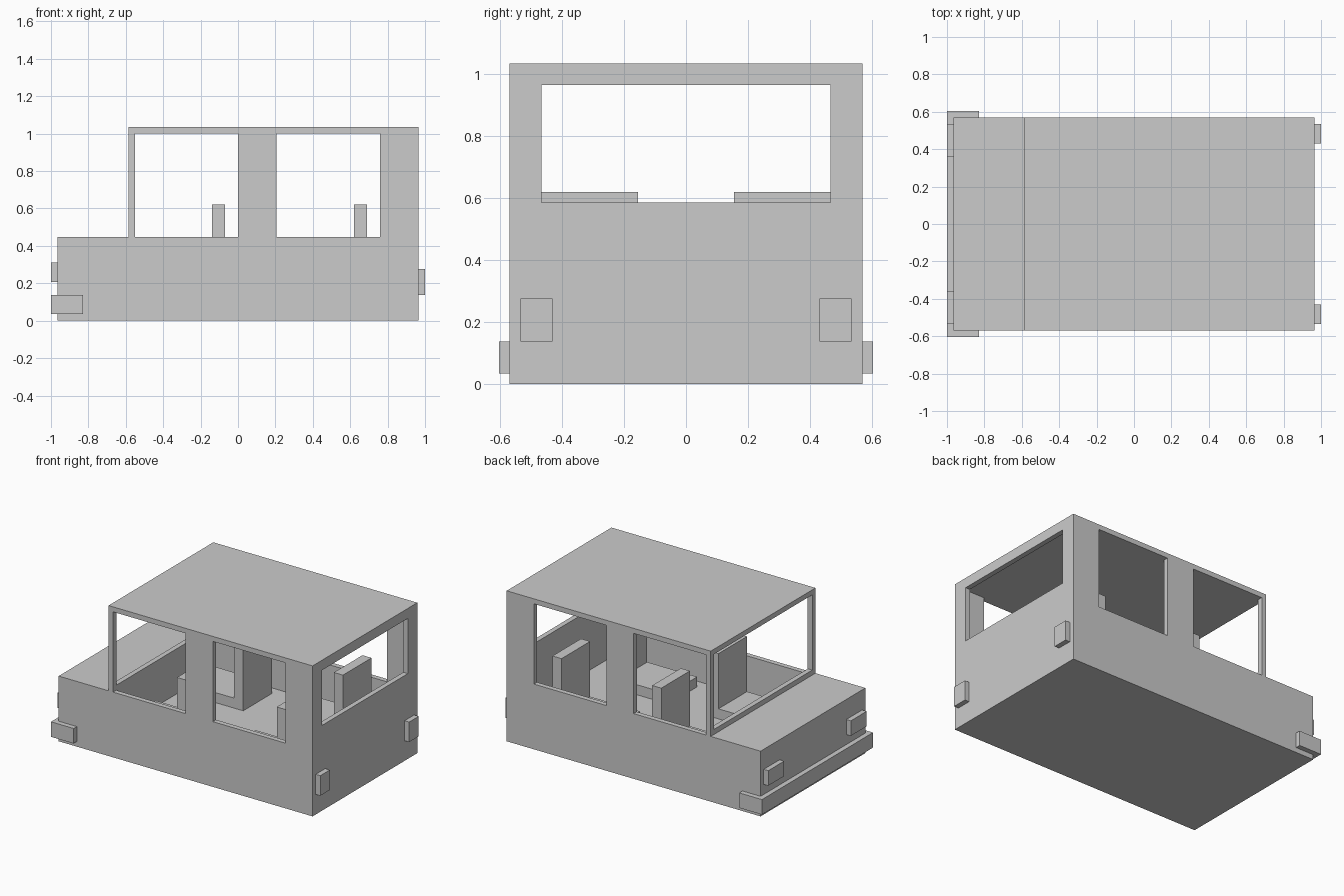
import bpy, bmesh
from mathutils import Vector

if "Cube" in bpy.data.objects:
    bpy.data.objects.remove(bpy.data.objects["Cube"])

U = 2 / 58  # design grid unit: the model is 58 units long


def extrude_profile(name, pts, axis, a, b):
    """Extrude a 2D outline from a to b: axis 'y' uses (x, z), axis 'z' uses (x, y)."""
    def place(p, h):
        v = (p[0], h, p[1]) if axis == 'y' else (p[0], p[1], h)
        return Vector(v) * U
    bm = bmesh.new()
    face = bm.faces.new([bm.verts.new(place(p, a)) for p in pts])
    new = bmesh.ops.extrude_face_region(bm, geom=[face])['geom']
    step = place((0, 0), b - a)
    bmesh.ops.translate(bm, vec=step, verts=[g for g in new if isinstance(g, bmesh.types.BMVert)])
    bmesh.ops.recalc_face_normals(bm, faces=bm.faces)
    mesh = bpy.data.meshes.new(name)
    bm.to_mesh(mesh)
    bm.free()
    obj = bpy.data.objects.new(name, mesh)
    bpy.context.collection.objects.link(obj)
    return obj


def box(name, x, y, z):
    pts = [(x[0], y[0]), (x[1], y[0]), (x[1], y[1]), (x[0], y[1])]
    return extrude_profile(name, pts, 'z', z[0], z[1])


def cut(obj, cutter):
    mod = obj.modifiers.new(cutter.name, 'BOOLEAN')
    mod.operation = 'DIFFERENCE'
    mod.solver = 'EXACT'
    mod.object = cutter
    bpy.context.view_layer.objects.active = obj
    bpy.ops.object.modifier_apply(modifier=mod.name)
    bpy.data.objects.remove(cutter, do_unlink=True)


# Body: bonnet and cabin outline across the full width
body = extrude_profile("body", [(-28, 0), (28, 0), (28, 30), (-17, 30), (-17, 13), (-28, 13)],
                       'y', -16.5, 16.5)

# Cabin interior, side windows, windscreen and rear window
cut(body, box("cabin_space", (-16, 27), (-15.5, 15.5), (5, 29)))
cut(body, box("front_side_windows", (-16, 0), (-20, 20), (13, 29)))
cut(body, box("rear_side_windows", (6, 22), (-20, 20), (13, 29)))
cut(body, box("windscreen", (-20, -15), (-15.5, 15.5), (14, 29)))
cut(body, box("rear_window", (26, 30), (-13.5, 13.5), (17, 28)))

# Bumper wrapping round the nose
extrude_profile("bumper", [(-29, -17.5), (-24, -17.5), (-24, -16.5), (-28, -16.5),
                           (-28, 16.5), (-24, 16.5), (-24, 17.5), (-29, 17.5)], 'z', 1, 4)

# Lamps and seats on each side
for side, s in (("right", -1), ("left", 1)):
    def span(a, b):
        return sorted((s * a, s * b))
    box(side + "_headlight", (-29, -28), span(10.5, 15.5), (6, 9))
    box(side + "_tail_light", (28, 29), span(12.5, 15.5), (4, 8))
    for row, x in (("front", -2), ("rear", 20)):
        seat = [(x, 5), (x, 18), (x - 2, 18), (x - 2, 7), (x - 13, 7), (x - 13, 5)]
        extrude_profile(f"{row}_{side}_seat", seat, 'y', *span(4.5, 13.5))
